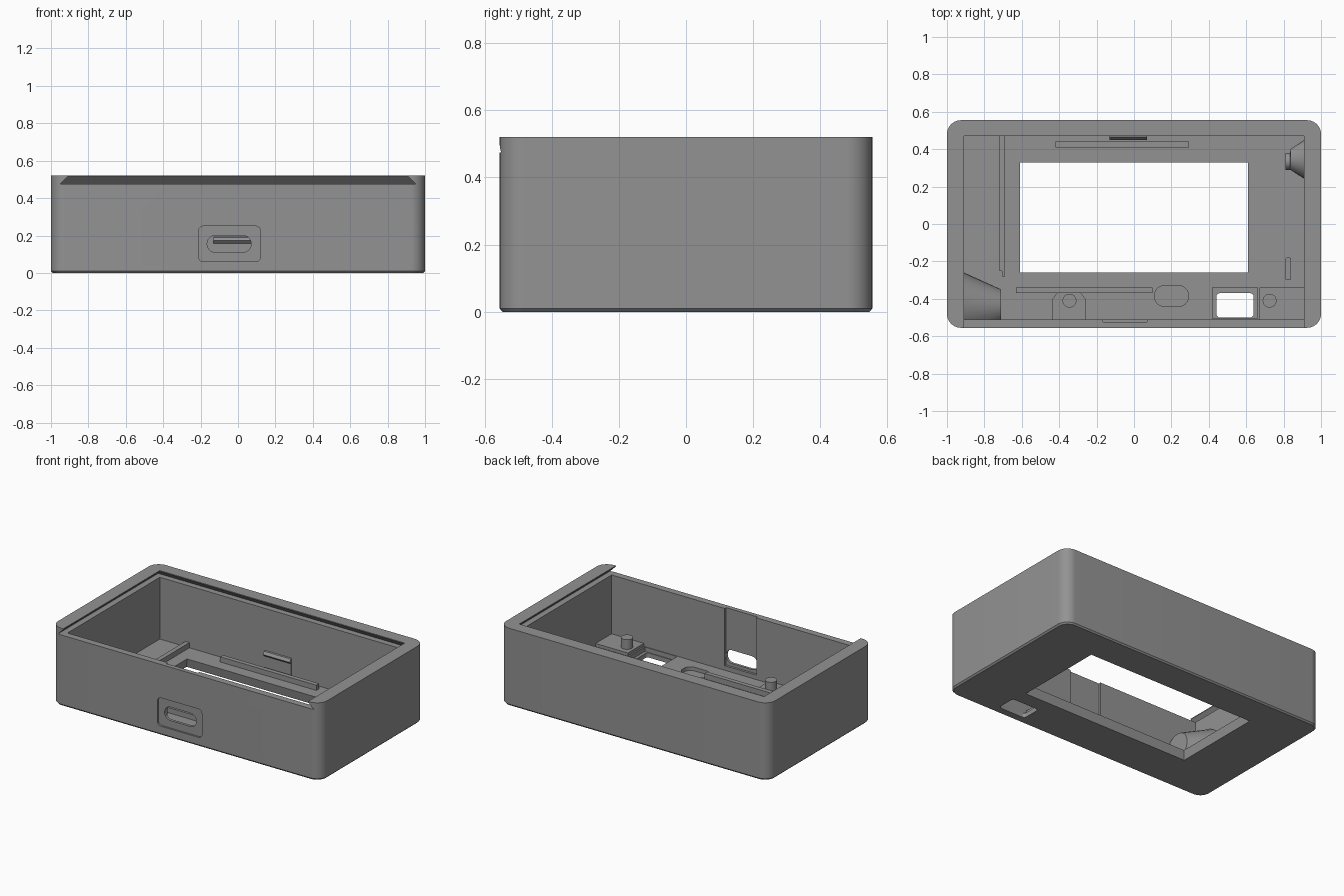
import bpy, bmesh, math

if "Cube" in bpy.data.objects:
    bpy.data.objects.remove(bpy.data.objects["Cube"])

grey = bpy.data.materials.new("plastic grey")
grey.diffuse_color = (0.29, 0.29, 0.29, 1)
grey.use_nodes = True
grey.node_tree.nodes["Principled BSDF"].inputs["Base Color"].default_value = grey.diffuse_color


def rrect(x0, x1, y0, y1, r=0.0, n=6):
    """Rounded rectangle outline, counter-clockwise."""
    if r <= 0:
        return [(x0, y0), (x1, y0), (x1, y1), (x0, y1)]
    pts = []
    for k, (cx, cy) in enumerate([(x1 - r, y1 - r), (x0 + r, y1 - r),
                                  (x0 + r, y0 + r), (x1 - r, y0 + r)]):
        for i in range(n + 1):
            a = math.pi / 2 * (k + i / n)
            pts.append((cx + r * math.cos(a), cy + r * math.sin(a)))
    return pts


def circle(cx, cy, r, n=32):
    return [(cx + r * math.cos(2 * math.pi * i / n), cy + r * math.sin(2 * math.pi * i / n))
            for i in range(n)]


MAPS = {"z": lambda a, b, h: (a, b, h),
        "y": lambda a, b, h: (a, h, b),
        "x": lambda a, b, h: (h, a, b)}


def loft(name, levels, axis="z"):
    """Closed solid through outlines at successive heights along an axis."""
    bm = bmesh.new()
    rings = [[bm.verts.new(MAPS[axis](a, b, h)) for a, b in pts] for h, pts in levels]
    n = len(rings[0])
    for lo, hi in zip(rings, rings[1:]):
        for i in range(n):
            j = (i + 1) % n
            bm.faces.new((lo[i], lo[j], hi[j], hi[i]))
    bm.faces.new(rings[0][::-1])
    bm.faces.new(rings[-1])
    bmesh.ops.recalc_face_normals(bm, faces=bm.faces[:])
    me = bpy.data.meshes.new(name)
    bm.to_mesh(me)
    bm.free()
    me.materials.append(grey)
    ob = bpy.data.objects.new(name, me)
    bpy.context.collection.objects.link(ob)
    return ob


def prism(name, pts, lo, hi, axis="z"):
    return loft(name, [(lo, pts), (hi, pts)], axis)


def activate(ob):
    bpy.ops.object.select_all(action="DESELECT")
    ob.select_set(True)
    bpy.context.view_layer.objects.active = ob


def boolean(ob, tool, op="DIFFERENCE"):
    mod = ob.modifiers.new(op, "BOOLEAN")
    mod.operation, mod.object, mod.solver = op, tool, "EXACT"
    activate(ob)
    bpy.ops.object.modifier_apply(modifier=mod.name)
    bpy.data.objects.remove(tool)


FLOOR = 0.06
CAVITY = rrect(-0.91, 0.91, -0.51, 0.47)

# Outer case with a small chamfer round the bottom
case = loft("case", [(0, rrect(-0.99, 0.99, -0.547, 0.547, 0.065, 10)),
                     (0.01, rrect(-1, 1, -0.555, 0.555, 0.075, 10)),
                     (0.52, rrect(-1, 1, -0.555, 0.555, 0.075, 10))])

# Inner cavity
boolean(case, prism("cavity_cut", CAVITY, FLOOR, 0.49))
# Dovetail lid slot, open at the front
slot_top = rrect(-0.91, 0.91, -0.6, 0.47)
boolean(case, loft("lid_slot_cut", [(0.475, rrect(-0.95, 0.95, -0.6, 0.51)),
                                    (0.515, slot_top), (0.6, slot_top)]))
# Screen window, slightly wider underneath
boolean(case, loft("window_cut", [(-0.02, rrect(-0.625, 0.625, -0.275, 0.345)),
                                  (FLOOR, rrect(-0.61, 0.61, -0.26, 0.33)),
                                  (0.1, rrect(-0.61, 0.61, -0.26, 0.33))]))
# Small square opening with a stepped pocket
boolean(case, prism("pocket_cut", rrect(0.42, 0.66, -0.505, -0.34), 0.03, 0.1))
boolean(case, prism("opening_cut", rrect(0.44, 0.64, -0.5, -0.37, 0.02), -0.02, 0.1))
# Rounded shallow pocket
boolean(case, prism("round_pocket_cut", rrect(0.11, 0.29, -0.44, -0.33, 0.05), 0.035, 0.1))
# Socket: outer recess, through slot, and inner channel up to the rim
boolean(case, prism("socket_recess_cut", rrect(-0.21, 0.12, 0.06, 0.25, 0.025), -0.6, -0.543, "y"))
boolean(case, prism("socket_slot_cut", rrect(-0.165, 0.07, 0.11, 0.20, 0.044), -0.6, -0.45, "y"))
boolean(case, prism("socket_channel_cut", rrect(-0.165, 0.07, 0.09, 0.5), -0.525, -0.5, "y"))

parts = [case]

# Low locating rails on the floor
for name, r in [("left_rail", (-0.72, -0.69, -0.25, 0.475)),
                ("back_rail", (-0.42, 0.295, 0.41, 0.44)),
                ("front_rail", (-0.63, 0.10, -0.37, -0.34))]:
    parts.append(prism(name, rrect(*r), 0.05, 0.095))
parts.append(prism("left_rail_end", rrect(-0.705, -0.69, -0.28, -0.24), 0.05, 0.095))
parts.append(prism("floor_rib", rrect(0.81, 0.84, -0.30, -0.18, 0.008), 0.05, 0.075))

# Mounting bosses and their pegs
arch = [(-0.435, -0.515), (-0.26, -0.515), (-0.26, -0.40), (-0.29, -0.36),
        (-0.405, -0.36), (-0.435, -0.40)]
parts.append(prism("left_boss", arch, 0.05, 0.075))
parts.append(prism("right_boss", rrect(0.67, 0.915, -0.515, -0.34), 0.05, 0.08))
for name, x in [("left_peg", -0.345), ("right_peg", 0.725)]:
    parts.append(prism(name, circle(x, -0.41, 0.037), 0.06, 0.145))

# Retaining clip on the back wall
parts.append(prism("clip_pad", rrect(-0.13, 0.07, 0.464, 0.475), 0.05, 0.16))
clip = [(0.475, 0.145), (0.475, 0.195), (0.462, 0.19), (0.45, 0.172)]
parts.append(prism("clip_lip", clip, -0.13, 0.07, "x"))

# Tapered side supports, trimmed to the cavity
left = loft("left_cone", [(-0.93, circle(-0.44, 0.2, 0.19)), (-0.71, circle(-0.44, 0.2, 0.09))], "x")
right = loft("right_cone", [(0.81, circle(0.335, 0.2, 0.045)), (0.835, circle(0.335, 0.2, 0.045)),
                            (0.836, circle(0.345, 0.2, 0.055)), (0.92, circle(0.345, 0.2, 0.11))], "x")
for cone in (left, right):
    boolean(cone, prism("trim", rrect(-0.915, 0.915, -0.515, 0.475), 0.05, 0.47), "INTERSECT")
    parts.append(cone)

for ob in parts:
    activate(ob)
    bpy.ops.object.shade_smooth_by_angle(angle=math.radians(30))
